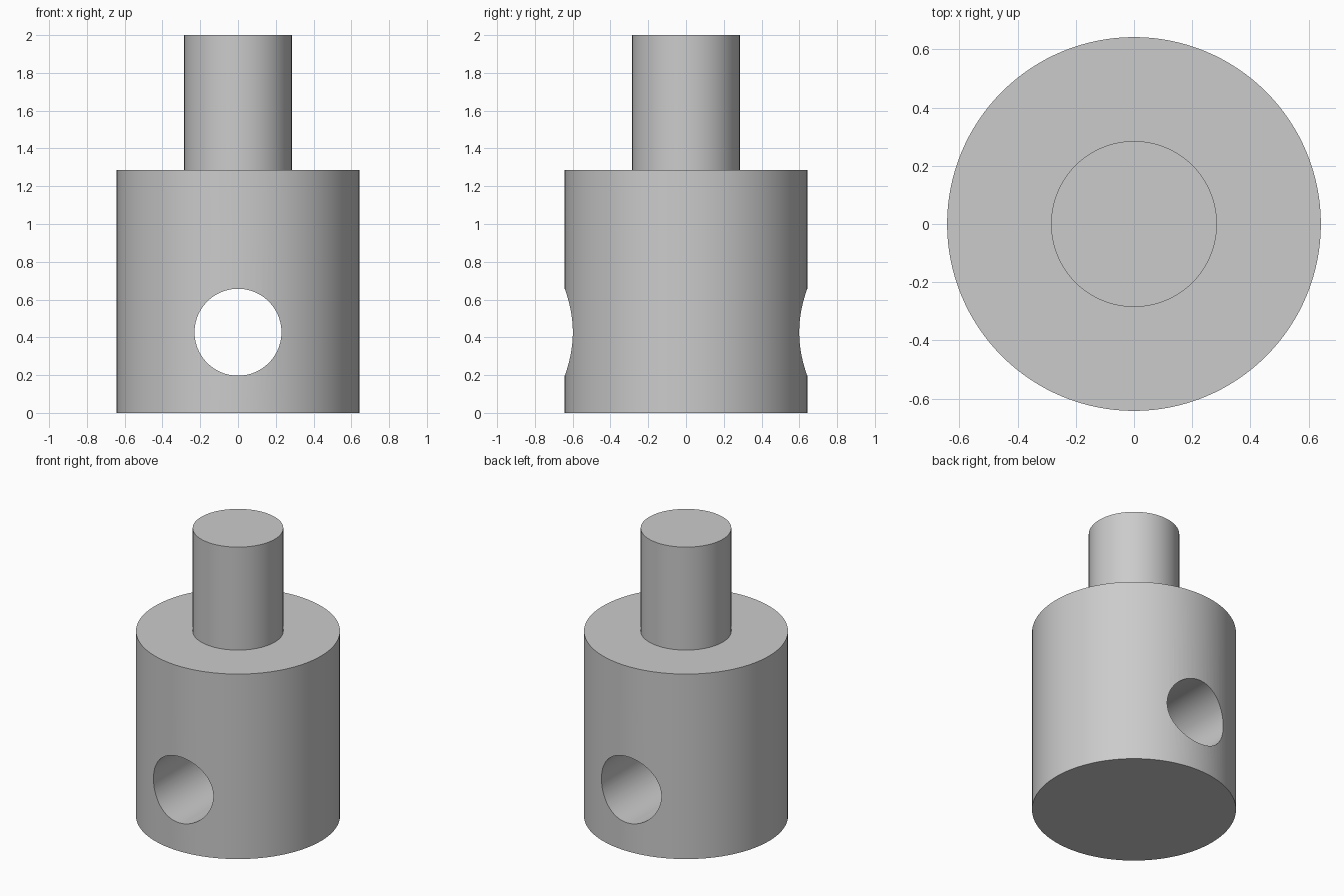
import bpy
import math

cube = bpy.data.objects.get("Cube")
if cube:
    bpy.data.objects.remove(cube, do_unlink=True)

BODY_RADIUS, BODY_HEIGHT = 0.642, 1.285
POST_RADIUS, TOTAL_HEIGHT = 0.285, 2.0
HOLE_RADIUS, HOLE_HEIGHT = 0.23, 0.427

metal = bpy.data.materials.new("grey_metal")
metal.use_nodes = True
grey = (0.6, 0.6, 0.6, 1.0)
metal.diffuse_color = grey
metal.node_tree.nodes["Principled BSDF"].inputs["Base Color"].default_value = grey


def cylinder(name, radius, depth, center_z, tilt=0.0):
    bpy.ops.mesh.primitive_cylinder_add(
        vertices=128, radius=radius, depth=depth,
        location=(0, 0, center_z), rotation=(tilt, 0, 0))
    obj = bpy.context.object
    obj.name = name
    obj.data.materials.append(metal)
    return obj


def smooth(obj):
    bpy.ops.object.select_all(action="DESELECT")
    obj.select_set(True)
    bpy.context.view_layer.objects.active = obj
    bpy.ops.object.shade_smooth_by_angle(angle=math.radians(30))


# Wide body and the narrow post standing on it
body = cylinder("body", BODY_RADIUS, BODY_HEIGHT, BODY_HEIGHT / 2)
post_height = TOTAL_HEIGHT - BODY_HEIGHT
post = cylinder("post", POST_RADIUS, post_height, BODY_HEIGHT + post_height / 2)

# Cross hole drilled through the body from front to back
drill = cylinder("hole_cutter", HOLE_RADIUS, 2.0, HOLE_HEIGHT, math.pi / 2)
drill.hide_render = True
cut = body.modifiers.new("cross_hole", "BOOLEAN")
cut.operation = "DIFFERENCE"
cut.solver = "EXACT"
cut.object = drill
bpy.context.view_layer.objects.active = body
bpy.ops.object.modifier_apply(modifier=cut.name)
bpy.data.objects.remove(drill, do_unlink=True)

for part in (body, post):
    smooth(part)
